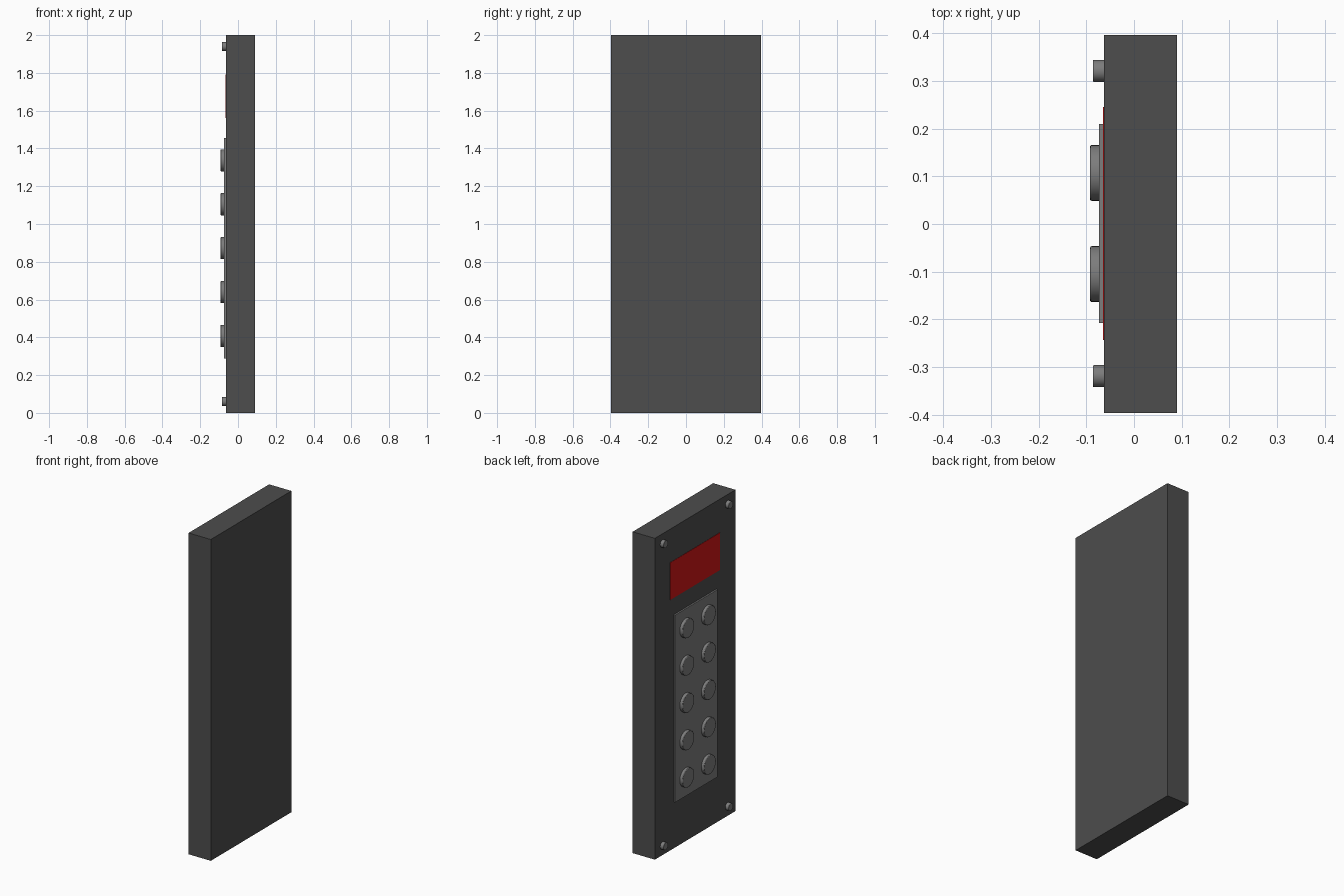
import bpy
import math

if "Cube" in bpy.data.objects:
    bpy.data.objects.remove(bpy.data.objects["Cube"])


def material(name, rgb):
    m = bpy.data.materials.new(name)
    m.diffuse_color = (*rgb, 1.0)
    m.use_nodes = True
    m.node_tree.nodes["Principled BSDF"].inputs["Base Color"].default_value = m.diffuse_color
    return m


DARK = material("dark_grey", (0.075, 0.075, 0.075))
GREY = material("mid_grey", (0.205, 0.205, 0.205))
RED = material("display_red", (0.65, 0.008, 0.008))


def box(name, x, y, z, mat):
    """Box from (min, max) ranges on each axis."""
    bpy.ops.mesh.primitive_cube_add(size=1)
    ob = bpy.context.object
    ob.name = name
    ob.location = [(a + b) / 2 for a, b in (x, y, z)]
    ob.scale = [b - a for a, b in (x, y, z)]
    bpy.ops.object.transform_apply(location=False, rotation=False, scale=True)
    ob.data.materials.append(mat)
    return ob


def stud(name, x0, x1, y, z, radius, bevel, mat):
    """Round peg pointing along -x with a softened rim."""
    bpy.ops.mesh.primitive_cylinder_add(
        vertices=32, radius=radius, depth=x1 - x0,
        location=((x0 + x1) / 2, y, z), rotation=(0, math.pi / 2, 0))
    ob = bpy.context.object
    ob.name = name
    ob.data.materials.append(mat)
    mod = ob.modifiers.new("rim", 'BEVEL')
    mod.width = bevel
    mod.segments = 2
    mod.limit_method = 'ANGLE'
    mod.angle_limit = math.radians(40)
    bpy.ops.object.shade_smooth_by_angle(angle=math.radians(35))
    return ob


FACE = -0.063  # x of the panel face

# Housing, display and keypad plate
box("housing", (FACE, 0.09), (-0.396, 0.396), (0, 2), DARK)
box("display", (FACE - 0.002, FACE + 0.005), (-0.243, 0.245), (1.56, 1.792), RED)
box("keypad_plate", (FACE - 0.01, FACE + 0.005), (-0.208, 0.21), (0.288, 1.454), GREY)

# Two columns of five buttons
for row in range(5):
    for y in (-0.105, 0.107):
        stud("button", -0.092, FACE, y, 0.407 + row * 0.2325, 0.0585, 0.003, GREY)

# Corner screws
for z in (0.06, 1.94):
    for y in (-0.319, 0.321):
        stud("corner_screw", -0.086, FACE + 0.005, y, z, 0.023, 0.002, GREY)
